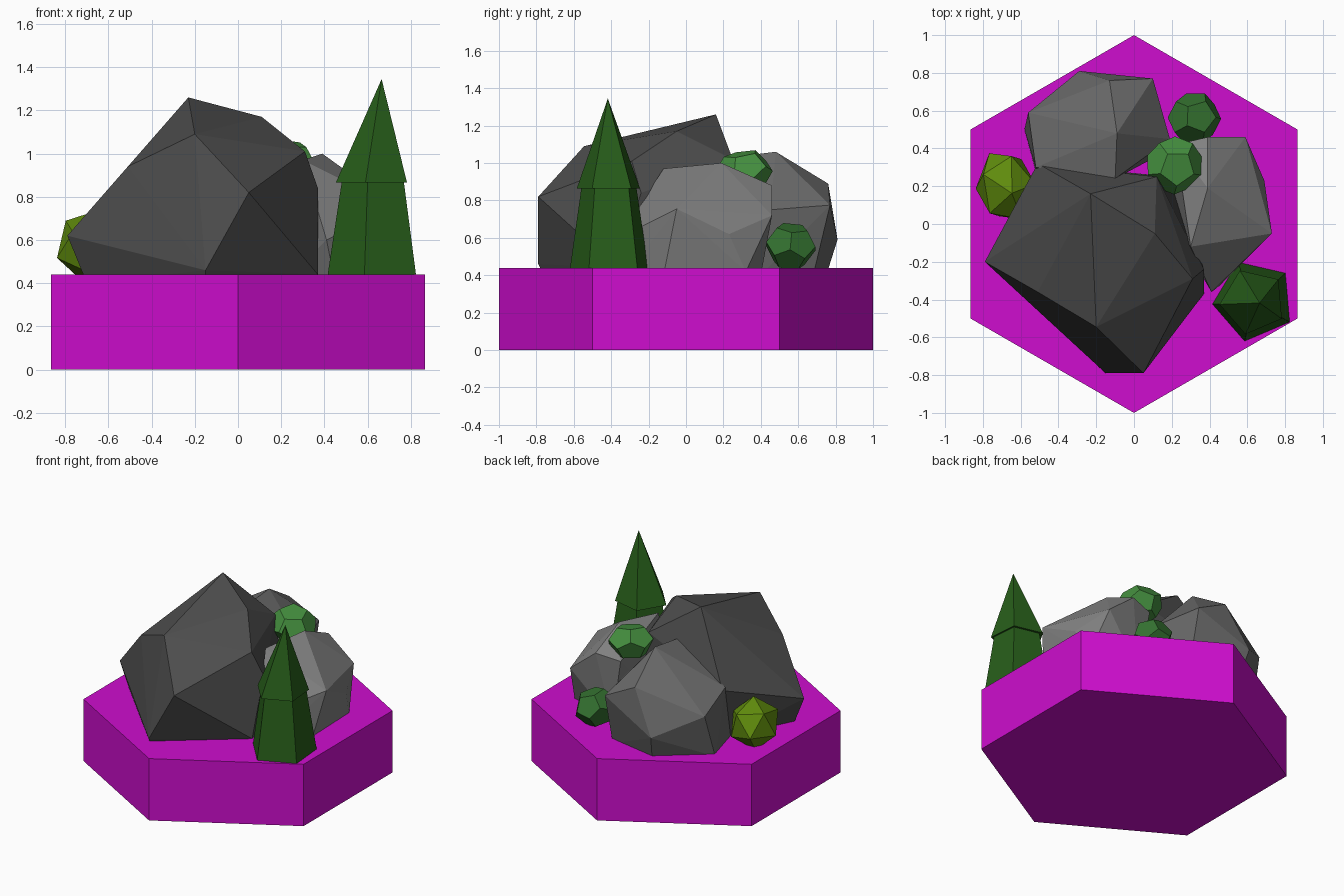
import bpy, bmesh
from math import radians, cos, sin, pi

if "Cube" in bpy.data.objects:
    bpy.data.objects.remove(bpy.data.objects["Cube"])


def finish(name, bm, color):
    bmesh.ops.recalc_face_normals(bm, faces=bm.faces)
    me = bpy.data.meshes.new(name)
    bm.to_mesh(me)
    bm.free()
    ob = bpy.data.objects.new(name, me)
    bpy.context.collection.objects.link(ob)
    mat = bpy.data.materials.new(name + "_color")
    mat.diffuse_color = (*color, 1)
    mat.use_nodes = True
    mat.node_tree.nodes["Principled BSDF"].inputs["Base Color"].default_value = mat.diffuse_color
    me.materials.append(mat)
    return ob


def hull(name, points, color):
    bm = bmesh.new()
    for p in points:
        bm.verts.new(p)
    res = bmesh.ops.convex_hull(bm, input=bm.verts)
    loose = [v for v in bm.verts if not v.link_faces]
    bmesh.ops.delete(bm, geom=loose, context='VERTS')
    bmesh.ops.dissolve_limit(bm, angle_limit=radians(2), verts=bm.verts, edges=bm.edges)
    return finish(name, bm, color)


def ring(c, r, z, n, start):
    return [(c[0] + r * cos(start + 2 * pi * i / n),
             c[1] + r * sin(start + 2 * pi * i / n), z) for i in range(n)]


def bush(name, center, radii, color, rot=(0, 0, 0), dual=False):
    bm = bmesh.new()
    bmesh.ops.create_icosphere(bm, subdivisions=1, radius=1)
    pts = [v.co.copy() for v in bm.verts]
    if dual:  # face centres give a dodecahedron
        pts = [f.calc_center_median().normalized() for f in bm.faces]
    bm.free()
    ob = hull(name, pts, color)
    ob.location, ob.scale, ob.rotation_euler = center, radii, rot
    return ob


# hexagonal base
hull("base", ring((0, 0), 1, 0, 6, pi / 2) + ring((0, 0), 1, 0.44, 6, pi / 2),
     (0.62, 0.004, 0.62))

# rocks
hull("large_rock", [
    (-.23, .16, 1.26), (.11, -.05, 1.17), (-.20, -.545, 1.09), (-.51, -.36, .94),
    (-.51, .32, .80), (-.79, -.20, .62), (.05, -.79, .82), (-.15, -.79, .46),
    (.31, -.29, 1.01), (.37, -.24, .84), (.37, -.37, .44), (.12, .25, 1.02),
    (-.70, -.2, .40), (-.15, -.76, .40), (.35, -.34, .40), (-.45, .3, .40),
    (.2, .25, .40)], (.075, .075, .075))
hull("back_rock", [
    (-.09, .48, 1.06), (-.10, .24, 1.03), (-.13, .76, .89), (.10, .77, .775),
    (-.29, .81, .59), (-.56, .59, .73), (-.52, .30, .82), (.19, .45, .75),
    (-.26, .75, .40), (-.58, .50, .42), (.10, .68, .40), (.2, .4, .40),
    (-.5, .2, .40)], (.14, .14, .14))
hull("right_rock", [
    (.39, .19, 1.0), (.30, -.12, .97), (.39, .46, .88), (.59, .46, .72),
    (.69, .23, .62), (.73, -.05, .755), (.41, -.36, .60), (.22, .42, .85),
    (.65, .32, .42), (.66, -.12, .40), (.45, -.33, .40), (.3, .4, .40),
    (.2, .0, .40)], (.22, .22, .22))

# bushes
bush("top_bush", (.215, .31, .955), (.155, .155, .12), (.06, .28, .05), (.2, .1, .3), True)
bush("back_bush", (.32, .56, .555), (.145, .14, .13), (.035, .17, .03), (.1, .3, .6), True)
bush("left_bush", (-.68, .20, .57), (.165, .205, .175), (.12, .27, .004), (.25, .15, .2))

# pine tree
turn = radians(41)
green = (.02, .11, .01)
hull("tree_lower", ring((.635, -.405), .222, .43, 5, turn) +
     ring((.635, -.408), .155, .87, 5, turn), green)
hull("tree_upper", ring((.63, -.41), .178, .865, 5, turn) + [(.665, -.418, 1.345)], green)
